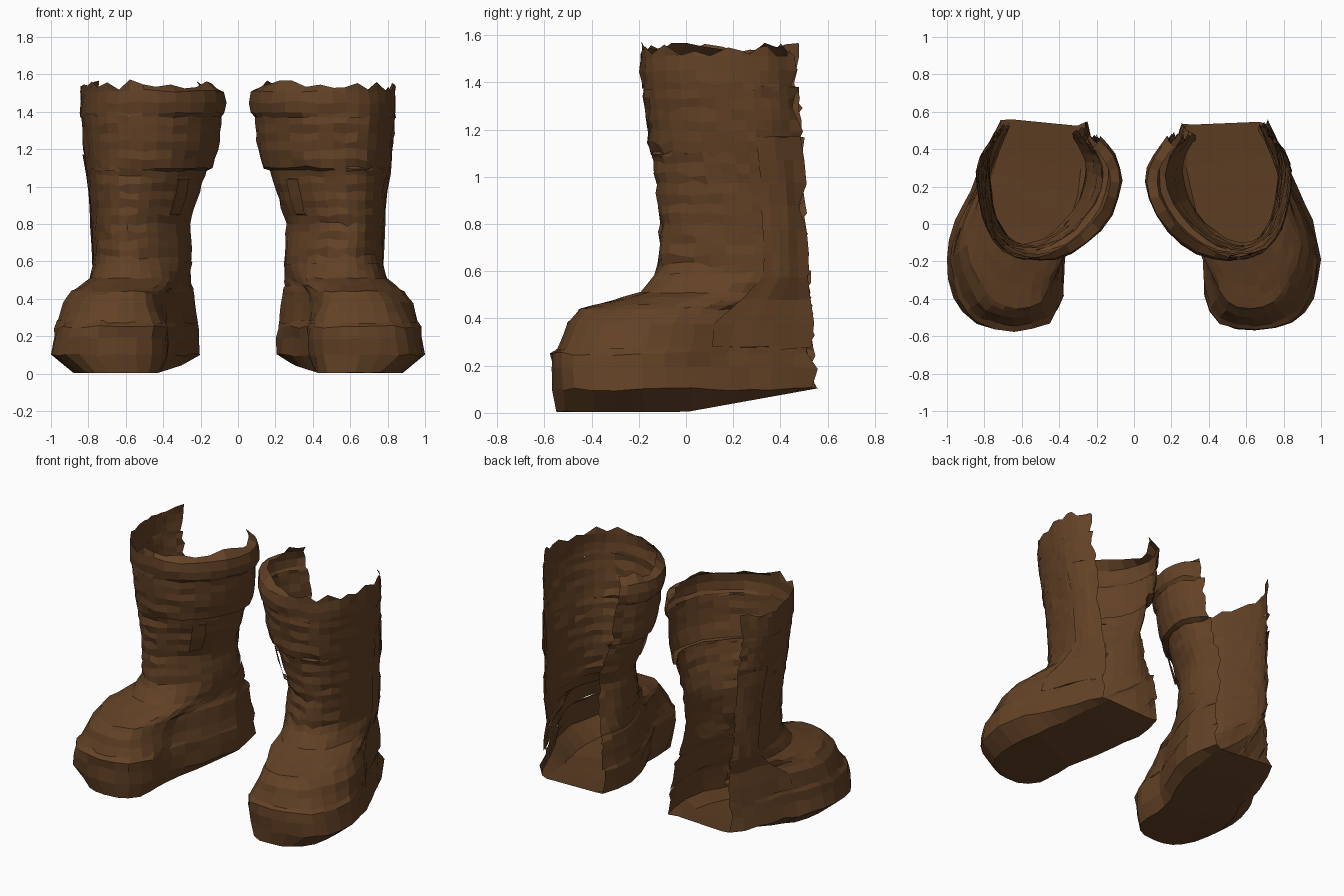
import bpy
import random

if "Cube" in bpy.data.objects:
    bpy.data.objects.remove(bpy.data.objects["Cube"], do_unlink=True)

leather = bpy.data.materials.new("brown_leather")
leather.use_nodes = True
BROWN = (0.125, 0.054, 0.019, 1)
leather.diffuse_color = BROWN
leather.node_tree.nodes["Principled BSDF"].inputs["Base Color"].default_value = BROWN

# Open plan outlines: inner back edge, round the front, to the outer back edge
FOOT = [(.25, .54), (.21, .3), (.29, .02), (.38, -.18), (.385, -.37), (.46, -.52), (.66, -.56),
        (.85, -.52), (.96, -.4), (1, -.18), (.95, .02), (.87, .19), (.8, .37), (.72, .54)]
SHAFT = [(.18, .47), (.1, .37), (.07, .25), (.12, .08), (.25, -.07), (.41, -.17), (.56, -.2),
         (.69, -.15), (.78, -.03), (.82, .12), (.84, .26), (.83, .34), (.8, .42), (.74, .5)]
# Height, inner x, outer x, front y, share of shaft outline
PROFILE = [(0, .28, .88, -.55, 0), (.1, .21, 1, -.56, 0), (.25, .21, .975, -.57, 0),
           (.28, .22, .96, -.53, 0), (.38, .23, .94, -.5, 0), (.44, .235, .89, -.45, .05),
           (.47, .24, .85, -.33, .3), (.51, .24, .8, -.19, .6), (.6, .245, .775, -.12, 1),
           (.8, .26, .78, -.11, 1), (1, .195, .8, -.13, 1), (1.2, .14, .825, -.16, 1),
           (1.4, .12, .845, -.18, 1), (1.55, .11, .84, -.19, 1)]
COLS = 27


def unit(plan):
    lo = [min(p[k] for p in plan) for k in (0, 1)]
    hi = [max(p[k] for p in plan) for k in (0, 1)]
    return [tuple((p[k] - lo[k]) / (hi[k] - lo[k]) for k in (0, 1)) for p in plan]


def smooth(plan):
    """Put a rounded midpoint between neighbouring outline points."""
    out = []
    for i, b in enumerate(plan[:-1]):
        a, c = plan[max(i - 1, 0)], plan[i + 1]
        d = plan[min(i + 2, len(plan) - 1)]
        out += [b, tuple((9 * (b[k] + c[k]) - a[k] - d[k]) / 16 for k in (0, 1))]
    return out + [plan[-1]]


FOOT_U, SHAFT_U = smooth(unit(FOOT)), smooth(unit(SHAFT))


def clamp(v):
    return min(1, max(0, v))


def inner_half(i):
    """1 on the inner side, fading to 0 at the front."""
    return clamp((12 - i) / 3)


def everywhere(i):
    return 1


def ring(z, offset, mask):
    """Boot outline at a height, pushed outward by offset where masked."""
    k = next(i for i in range(len(PROFILE) - 1) if z <= PROFILE[i + 1][0])
    lo, hi = PROFILE[k], PROFILE[k + 1]
    t = (z - lo[0]) / (hi[0] - lo[0])
    x0, x1, front, mix = (a + (b - a) * t for a, b in zip(lo[1:], hi[1:]))
    back = .54 - .055 * z
    dome = .24 * clamp((z - .25) / .2) * (1 - mix)
    pts = []
    for f, s in zip(FOOT_U, SHAFT_U):
        u, v = (a + (b - a) * mix for a, b in zip(f, s))
        x, y = x0 + (x1 - x0) * u, front + (back - front) * v
        # The toe cap narrows as it rises
        pts.append((x - (x - .67) * dome * clamp((-.18 - y) / .15), y))
    out = []
    for i, (x, y) in enumerate(pts):
        a, b = pts[max(i - 1, 0)], pts[min(i + 1, COLS - 1)]
        tx, ty = b[0] - a[0], b[1] - a[1]
        push = offset * mask(i) / (tx * tx + ty * ty) ** .5
        out.append((x + ty * push, y - tx * push))
    return out


def make(name, verts, faces, side):
    if side < 0:
        faces = [f[::-1] for f in faces]
    mesh = bpy.data.meshes.new(name)
    mesh.from_pydata([(x * side, y, z) for x, y, z in verts], [], faces)
    mesh.materials.append(leather)
    ob = bpy.data.objects.new(name, mesh)
    bpy.context.collection.objects.link(ob)


def loft(name, side, rows, rnd, first=0, last=COLS - 1, rough=.005, folds=0,
         torn_top=0, floor=False, mask=everywhere):
    """Skin stacked outlines; torn edges run up the open back and along the top."""
    verts, faces = [], []
    w = last - first + 1
    for r, (z, off) in enumerate(rows):
        pts = ring(z, off, mask)
        for i in range(first, last + 1):
            x, y = pts[i]
            zz = z + rnd.uniform(-rough, rough)
            x += rnd.uniform(-rough, rough)
            y += rnd.uniform(-rough, rough)
            if 8 < i < 18 and r > 0:
                y += folds * (1 if r % 2 else -.3) * rnd.random()
                zz += rnd.uniform(-folds, folds)
            if i in (0, COLS - 1):
                y += rnd.uniform(-.02, .025)
            if r == len(rows) - 1:
                zz += rnd.uniform(-torn_top, torn_top)
            if floor:
                # The sole lifts toward the heel and the inner side
                zz = max(.003, zz, (y + .02) * .18, (.44 - x) * .32)
                x = min(x, 1)
            verts.append((x, y, zz))
    for r in range(len(rows) - 1):
        for i in range(w - 1):
            a = r * w + i
            faces.append((a, a + 1, a + w + 1, a + w))
    if floor:
        # Strips across the underside
        for i in range(w // 2):
            j = w - 1 - i
            quad = (i, j, j - 1, i + 1)
            faces.append(quad if j - 1 > i + 1 else quad[:3])
    make(name, verts, faces, side)


def span(lo, hi, n, off=0):
    return [(lo + (hi - lo) * k / n, off) for k in range(n + 1)]


def plate(lo, hi, n, off):
    """Raised panel with closed lower and upper lips."""
    return [(lo, 0)] + span(lo, hi, n, off) + [(hi, 0)]


for label, side in (("left", 1), ("right", -1)):
    rnd = random.Random(5 + side)
    # Thick sole with a ledge round its top
    loft(label + "_sole", side, [(0, 0), (.1, 0), (.19, 0), (.25, 0), (.28, 0)], rnd,
         rough=.008, floor=True)
    # Foot with rounded toe and instep
    loft(label + "_foot", side,
         [(z, 0) for z in (.27, .33, .38, .42, .44, .455, .47, .49, .51, .55, .6)],
         rnd, rough=.004)
    # Creased shaft
    loft(label + "_shaft", side, span(.585, 1.1, 12), rnd, folds=.012)
    # Cuff and rim stand out on the inner side, with a lip torn along the top
    loft(label + "_cuff", side, [(1.085, 0)] + span(1.1, 1.38, 6, .035), rnd,
         folds=.01, mask=inner_half)
    loft(label + "_rim", side, [(1.37, .035), (1.395, .052), (1.45, .054), (1.51, .04),
                                (1.54, -.015)], rnd,
         folds=.008, torn_top=.03, mask=inner_half)
    # Heel strip and side tab
    loft(label + "_heel_strip", side, plate(.28, 1.17, 9, .008), rnd, first=21)
    loft(label + "_side_tab", side, plate(.85, 1.04, 2, .018), rnd, first=7, last=8)
